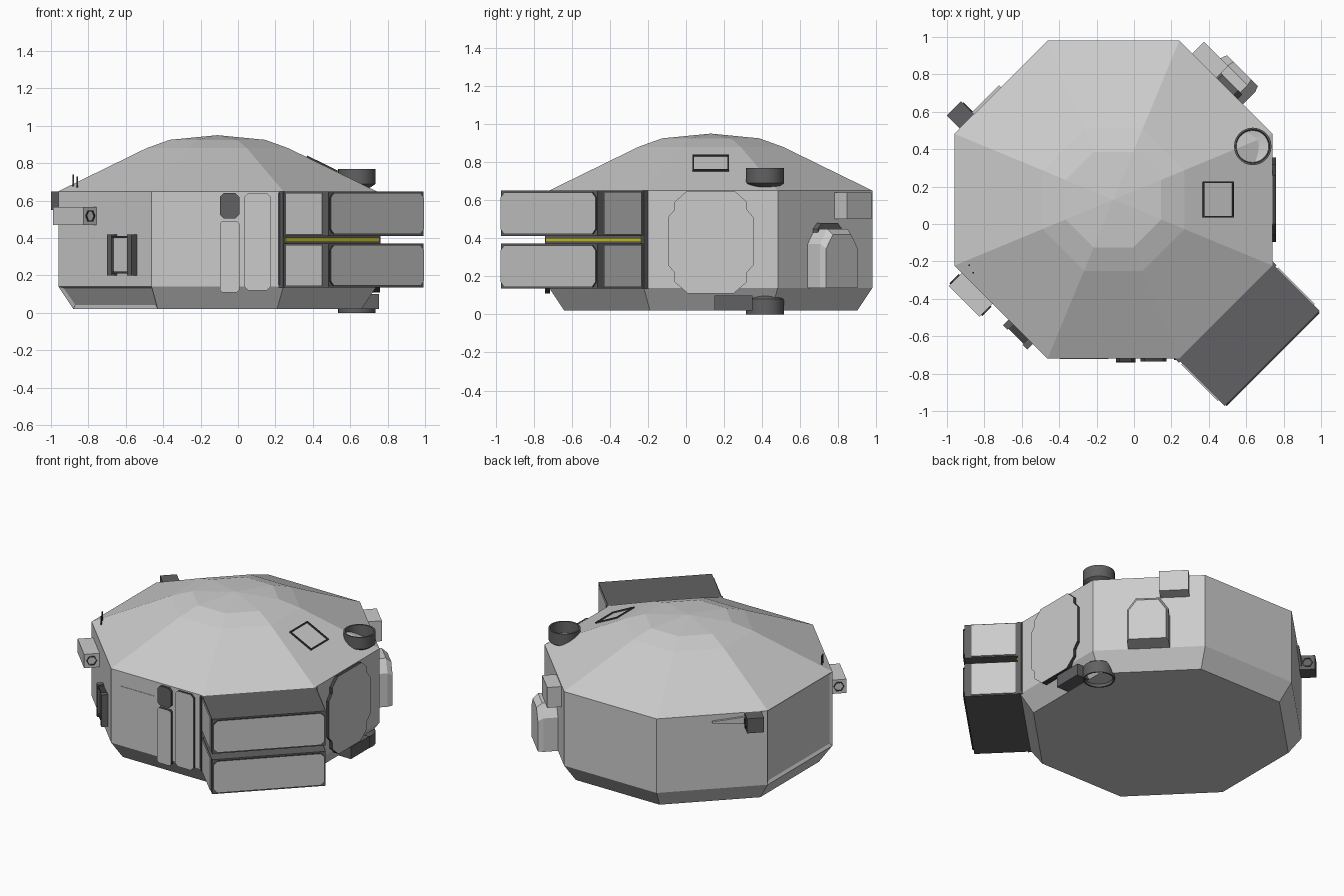
import bpy, bmesh
from math import radians, cos, sin, pi, atan2
from mathutils import Matrix, Vector

if "Cube" in bpy.data.objects:
    bpy.data.objects.remove(bpy.data.objects["Cube"])


def material(name, rgb):
    m = bpy.data.materials.new(name)
    m.use_nodes = True
    m.diffuse_color = (*rgb, 1)
    m.node_tree.nodes["Principled BSDF"].inputs["Base Color"].default_value = (*rgb, 1)
    return m


GREY = material("light grey", (0.6, 0.6, 0.6))
DARK = material("dark grey", (0.12, 0.12, 0.125))
TRIM = material("black trim", (0.05, 0.05, 0.05))
YELLOW = material("yellow", (0.6, 0.55, 0.03))

CENTRE = Vector((-0.11, 0.13, 0))
APO = 0.85          # distance from the axis to each wall


def wall(angle):
    """Frame of one wall: x along it, y outward from the axis, z up."""
    return Matrix.Translation(CENTRE) @ Matrix.Rotation(radians(angle - 90), 4, "Z")


def finish(name, bm, mats):
    bmesh.ops.remove_doubles(bm, verts=bm.verts, dist=0.0001)
    bmesh.ops.recalc_face_normals(bm, faces=bm.faces)
    me = bpy.data.meshes.new(name)
    bm.to_mesh(me)
    bm.free()
    for m in mats:
        me.materials.append(m)
    ob = bpy.data.objects.new(name, me)
    bpy.context.collection.objects.link(ob)
    return ob


def rect(t, half, z0, z1, cut=0.0):
    """Rectangle outline in the wall plane, optionally with cut corners."""
    a, b = t - half, t + half
    if not cut:
        return [(a, z0), (b, z0), (b, z1), (a, z1)]
    return [(a + cut, z0), (b - cut, z0), (b, z0 + cut), (b, z1 - cut),
            (b - cut, z1), (a + cut, z1), (a, z1 - cut), (a, z0 + cut)]


def slab(name, frame, outline, y0, y1, mat, edge=None, shrink=1.0):
    """Extrude an outline outward; rim faces may take another colour."""
    bm = bmesh.new()
    ct = sum(p[0] for p in outline) / len(outline)
    zb = min(p[1] for p in outline)
    back = [bm.verts.new((t, y0, z)) for t, z in outline]
    front = [bm.verts.new((ct + (t - ct) * shrink, y1, zb + (z - zb) * shrink))
             for t, z in outline]
    bm.faces.new(back)
    bm.faces.new(front)
    n = len(outline)
    for i in range(n):
        j = (i + 1) % n
        f = bm.faces.new((back[i], back[j], front[j], front[i]))
        f.material_index = 1 if edge else 0
    bm.transform(frame)
    return finish(name, bm, [mat, edge] if edge else [mat])


def lathe(bm, profile, sides, centre, phase=0.0):
    rings = [[bm.verts.new((centre[0] + r * cos(phase + 2 * pi * k / sides),
                            centre[1] + r * sin(phase + 2 * pi * k / sides), z))
              for k in range(sides)] for r, z in profile]
    for lo, hi in zip(rings, rings[1:]):
        for k in range(sides):
            j = (k + 1) % sides
            bm.faces.new((lo[k], lo[j], hi[j], hi[k]))


# Octagonal hull with faceted roof
bm = bmesh.new()
profile = [(0, 0.02), (0.77, 0.02), (APO, 0.14), (APO, 0.65), (0.38, 0.88), (0.255, 0.925), (0, 0.95)]
lathe(bm, [(r / cos(pi / 8), z) for r, z in profile], 8, CENTRE, pi / 8)
bmesh.ops.remove_doubles(bm, verts=bm.verts, dist=0.0001)
bmesh.ops.recalc_face_normals(bm, faces=bm.faces)
# Recessed side panel and recessed skirt panel
recessed = [f for f in bm.faces if f.normal.x < -0.99
            or (-0.9 < f.normal.z < -0.2 and f.normal.x < -0.2 and f.normal.y < -0.2)]
bmesh.ops.inset_individual(bm, faces=recessed, thickness=0.025, depth=-0.012)
finish("hull", bm, [GREY])

# Twin extending compartments on the front corner
bay = wall(-45)
slab("bay_flange", bay, rect(0, 0.368, 0.135, 0.65), 0.83, 0.865, DARK)
slab("bay_stripe", bay, rect(0, 0.355, 0.38, 0.402), 0.85, 0.872, YELLOW)
for label, z0, z1 in (("lower", 0.135, 0.372), ("upper", 0.412, 0.65)):
    slab(label + "_compartment", bay, rect(0, 0.36, z0, z1), 0.84, 1.2, DARK)
    slab(label + "_front_panel", bay, rect(0, 0.352, z0 + 0.01, z1 - 0.01, 0.025),
         1.2, 1.209, GREY, TRIM)
    for side in (-1, 1):
        slab(label + "_side_panel", bay, [(side * 0.355, z0 + 0.008), (side * 0.366, z0 + 0.008),
             (side * 0.366, z1 - 0.008), (side * 0.355, z1 - 0.008)], 0.88, 1.155, GREY)

# Front doors
front = wall(-90)
slab("front_door", front, rect(-0.065, 0.052, 0.11, 0.49, 0.012), 0.845, 0.87, GREY, TRIM)
slab("door_window", front, rect(-0.065, 0.052, 0.505, 0.64, 0.02), 0.845, 0.868, DARK, TRIM)
slab("second_door", front, rect(-0.215, 0.07, 0.12, 0.64, 0.02), 0.845, 0.865, GREY, TRIM)
slab("front_plate", front, rect(0.155, 0.13, 0.36, 0.55), 0.848, 0.853, GREY)
slab("corner_trim", front, rect(-0.33, 0.006, 0.15, 0.64), 0.845, 0.856, TRIM)
slab("corner_trim", wall(0), rect(0.34, 0.006, 0.15, 0.64), 0.845, 0.856, TRIM)

# Side hatch with notched outline, and a ramp below it
side = wall(0)
half = [(0.12, 0.11), (0.19, 0.17), (0.19, 0.22), (0.225, 0.26), (0.225, 0.51),
        (0.19, 0.55), (0.19, 0.59), (0.13, 0.645)]
slab("side_hatch", side, half + [(-t, z) for t, z in reversed(half)], 0.82, 0.87, GREY, TRIM)
slab("ramp", side, rect(-0.12, 0.1, 0.02, 0.1), 0.76, 0.865, DARK)

# Roof hatch outline
tilt = side @ Matrix.Translation((0, 0.56, 0.795)) @ Matrix.Rotation(-atan2(0.23, 0.47), 4, "X")
for s in (-1, 1):
    slab("roof_hatch_edge", tilt, rect(0, 0.095, -0.004, 0.006), s * 0.088 - 0.004, s * 0.088 + 0.004, TRIM)
    slab("roof_hatch_side", tilt, rect(s * 0.092, 0.004, -0.004, 0.006), -0.09, 0.09, TRIM)

# Back corner: airlock pod, hood and vent box
rear = wall(45)
arch = [(-0.13, 0.14), (0.13, 0.14), (0.13, 0.37), (0.075, 0.45), (-0.075, 0.45), (-0.13, 0.37)]
slab("pod", rear, arch, 0.84, 0.94, GREY)
slab("pod_face", rear, arch, 0.94, 0.975, GREY, shrink=0.9)
slab("pod_hood", rear, rect(0.0, 0.09, 0.38, 0.48, 0.03), 0.84, 0.885, DARK)
slab("vent_box", rear, rect(-0.163, 0.092, 0.5, 0.64), 0.84, 0.94, GREY)


def hex_ring(name, frame, t, y, z, sign):
    """Hexagonal lens on the end of a lamp housing."""
    bm = bmesh.new()
    rows = [[bm.verts.new((t + sign * dx, y + r * cos(k * pi / 3), z + r * sin(k * pi / 3)))
             for k in range(6)] for r, dx in ((0.035, 0), (0.035, 0.006), (0.028, 0.006), (0.028, 0))]
    for a, b in zip(rows, rows[1:]):
        for k in range(6):
            bm.faces.new((a[k], a[k - 1], b[k - 1], b[k]))
    bm.transform(frame)
    finish(name, bm, [TRIM])


# Long lamp housing and ladder rack on the other front corner
left = wall(225)
slab("lamp_housing", left, rect(0.18, 0.117, 0.47, 0.565), 0.84, 0.948, GREY)
for s in (-1, 1):
    hex_ring("lamp_lens", left, 0.18 + s * 0.117, 0.9, 0.518, s)
    slab("rack_rail", left, rect(-0.149 + s * 0.075, 0.017, 0.2, 0.42), 0.845, 0.892, DARK)
slab("rack_panel", left, rect(-0.149, 0.06, 0.215, 0.4), 0.845, 0.875, GREY)
for z in (0.21, 0.4):
    slab("rack_bar", left, rect(-0.149, 0.06, z, z + 0.012), 0.845, 0.885, TRIM)

# Small dark lamp with its tapered arm
back = wall(135)
slab("rear_lamp", back, rect(-0.258, 0.053, 0.55, 0.65), 0.84, 0.948, DARK)
hex_ring("rear_lamp_lens", back, -0.205, 0.9, 0.6, 1)
slab("rear_lamp_arm", back, [(-0.21, 0.575), (0, 0.598), (0, 0.608), (-0.21, 0.625)], 0.84, 0.865, GREY)

# Antenna rods
for x, y, top in ((-0.88, -0.22, 0.74), (-0.86, -0.26, 0.73)):
    slab("antenna", Matrix.Translation((x, y, 0)), rect(0, 0.004, 0.64, top), -0.004, 0.004, TRIM)

# Open cups above and below the side wall
cup = [(0, 0.655), (0.06, 0.663), (0.095, 0.685), (0.1, 0.69), (0.1, 0.77), (0.09, 0.77), (0.085, 0.695), (0, 0.68)]
for label, flip in (("upper", False), ("lower", True)):
    bm = bmesh.new()
    lathe(bm, [(r, 0.77 - z if flip else z) for r, z in cup], 28, (0.635, 0.415))
    bmesh.ops.remove_doubles(bm, verts=bm.verts, dist=0.0001)
    for f in bm.faces:
        c = f.calc_center_median()
        inside = (0.77 - c.z if flip else c.z) > 0.67
        if inside and (c.xy - Vector((0.635, 0.415))).length < 0.07:
            f.material_index = 1
    ob = finish(label + "_cup", bm, [DARK, GREY])
    ob.data.shade_smooth()
    ob.data.set_sharp_from_angle(angle=radians(35))
